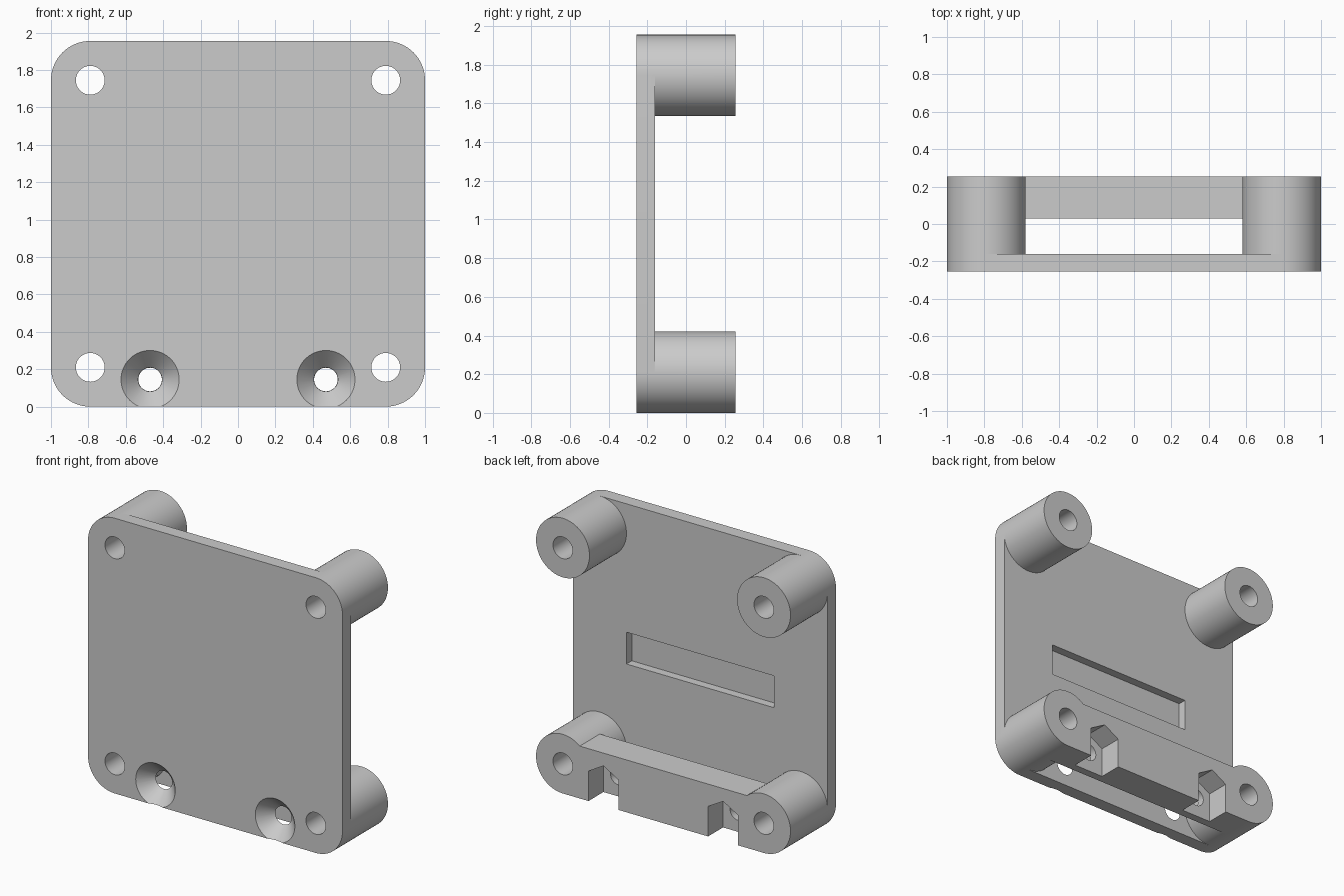
import bpy, bmesh
from math import pi, sin, cos

FRONT, INNER, BACK = -0.255, -0.16, 0.255   # plate front, plate rear, post ends
HEIGHT, R = 1.955, 0.21                     # body height, post and corner radius
SCREW_X, SCREW_Z = 0.47, 0.145

old = bpy.data.objects.get("Cube")
if old:
    bpy.data.objects.remove(old, do_unlink=True)

grey = bpy.data.materials.new("light_grey")
grey.use_nodes = True
grey.diffuse_color = (0.6, 0.6, 0.6, 1)
grey.node_tree.nodes["Principled BSDF"].inputs["Base Color"].default_value = (0.6, 0.6, 0.6, 1)


def arc(x, z, r, start=0, end=2 * pi, steps=64):
    count = steps if end - start > 6 else steps + 1
    return [(x + r * cos(start + (end - start) * i / steps),
             z + r * sin(start + (end - start) * i / steps)) for i in range(count)]


def box(x0, x1, z0, z1):
    return [(x0, z0), (x1, z0), (x1, z1), (x0, z1)]


def loft(name, y0, y1, ring, far_ring=None):
    """Solid running from a ring at y0 to a matching ring at y1."""
    bm = bmesh.new()
    a = [bm.verts.new((x, y0, z)) for x, z in ring]
    b = [bm.verts.new((x, y1, z)) for x, z in far_ring or ring]
    bm.faces.new(a)
    bm.faces.new(b[::-1])
    for i in range(len(a)):
        j = (i + 1) % len(a)
        bm.faces.new((a[j], a[i], b[i], b[j]))
    bmesh.ops.recalc_face_normals(bm, faces=bm.faces)
    mesh = bpy.data.meshes.new(name)
    bm.to_mesh(mesh)
    bm.free()
    mesh.materials.append(grey)
    obj = bpy.data.objects.new(name, mesh)
    bpy.context.collection.objects.link(obj)
    return obj


def combine(tool, operation):
    """Join a solid to the body, or cut it away, then drop the tool."""
    mod = body.modifiers.new(tool.name, "BOOLEAN")
    mod.solver = "EXACT"
    mod.operation = operation
    mod.object = tool
    bpy.context.view_layer.objects.active = body
    bpy.ops.object.modifier_apply(modifier=mod.name)
    bpy.data.objects.remove(tool, do_unlink=True)


# Rounded plate
corners = [(1 - R, HEIGHT - R), (R - 1, HEIGHT - R), (R - 1, R), (1 - R, R)]
outline = []
for k, (x, z) in enumerate(corners):
    outline += arc(x, z, R, k * pi / 2, (k + 1) * pi / 2, 16)
body = loft("mounting_bracket", FRONT, INNER, outline)

# Corner posts and the nut rail between the lower two
for x, z in corners:
    combine(loft("corner_post", -0.2, BACK, arc(x, z, R)), "UNION")
combine(loft("nut_rail", 0.03, BACK, box(R - 1, 1 - R, 0, 0.372)), "UNION")

# Bores through the posts
for x, z in corners:
    combine(loft("post_bore", -0.4, 0.4, arc(x, z, 0.077)), "DIFFERENCE")

# Countersunk screw holes, with nut slots open to the rear and below
for x in (-SCREW_X, SCREW_X):
    combine(loft("countersink", FRONT - 0.01, INNER + 0.001,
                 arc(x, SCREW_Z, 0.165), arc(x, SCREW_Z, 0.063)), "DIFFERENCE")
    combine(loft("screw_hole", -0.2, 0.15, arc(x, SCREW_Z, 0.063)), "DIFFERENCE")
    slot = arc(x, SCREW_Z, 0.136, pi / 6, 5 * pi / 6, 2)
    slot += [(x - 0.118, -0.1), (x + 0.118, -0.1)]
    combine(loft("nut_slot", 0.087, 0.4, slot), "DIFFERENCE")

# Shallow recess in the rear of the plate
combine(loft("recess", INNER - 0.06, 0, box(-0.58, 0.58, 0.817, 1.043)), "DIFFERENCE")

# Smooth the round walls, keep the edges crisp
bpy.ops.object.select_all(action="DESELECT")
body.select_set(True)
bpy.context.view_layer.objects.active = body
bpy.ops.object.shade_smooth_by_angle(angle=pi / 6)
